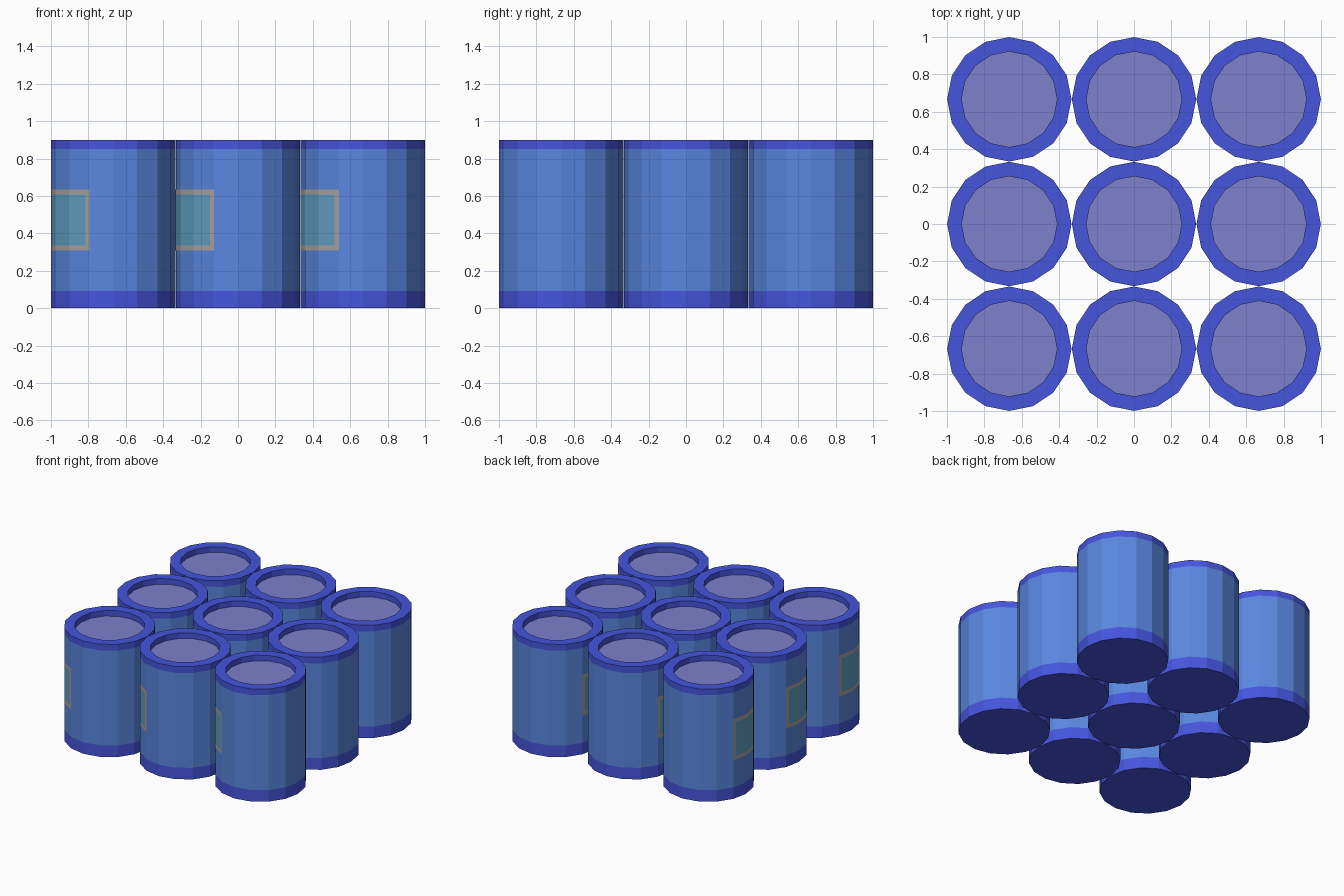
import bpy, bmesh
from math import cos, sin, radians, pi

if "Cube" in bpy.data.objects:
    bpy.data.objects.remove(bpy.data.objects["Cube"])

SIDES = 16
R = 0.3325          # can radius
R_IN = 0.255        # inner radius of the raised rim
STEP = 2 / 3        # spacing of the cans


def material(name, rgb):
    m = bpy.data.materials.new(name)
    m.diffuse_color = (*rgb, 1)
    m.use_nodes = True
    m.node_tree.nodes["Principled BSDF"].inputs["Base Color"].default_value = m.diffuse_color
    return m


BODY = material("body_blue", (0.10, 0.24, 0.74))
RIM = material("rim_blue", (0.06, 0.09, 0.72))
LID = material("lid_lilac", (0.20, 0.22, 0.60))
FRAME = material("label_frame_tan", (0.42, 0.38, 0.36))
LABEL = material("label_teal", (0.12, 0.35, 0.55))


def finish(bm, name, mats):
    mesh = bpy.data.meshes.new(name)
    bm.to_mesh(mesh)
    bm.free()
    for m in mats:
        mesh.materials.append(m)
    return mesh


def ring(bm, r, z):
    return [bm.verts.new((r * cos(2 * pi * i / SIDES), r * sin(2 * pi * i / SIDES), z))
            for i in range(SIDES)]


def can_mesh():
    # base band, body, top band, rim top, rim inner wall, recessed lid
    bm = bmesh.new()
    profile = [(R, 0), (R, 0.092), (R, 0.85), (R, 0.9), (R_IN, 0.9), (R_IN, 0.855)]
    rings = [ring(bm, r, z) for r, z in profile]
    for k, mat in enumerate([1, 0, 1, 1, 1]):
        a, b = rings[k], rings[k + 1]
        for i in range(SIDES):
            j = (i + 1) % SIDES
            bm.faces.new((a[i], a[j], b[j], b[i])).material_index = mat
    bm.faces.new(rings[0][::-1]).material_index = 1
    bm.faces.new(rings[-1]).material_index = 2
    return finish(bm, "can", [BODY, RIM, LID])


def label_mesh():
    # framed label following four facets of the can
    bm = bmesh.new()
    facet = 360 / SIDES
    angles = [157.5, 162, 180, 202.5, 225, 243, 247.5]
    heights = [0.308, 0.335, 0.608, 0.635]
    grid = []
    for a in angles:
        off = a % facet - facet / 2
        r = (R + 0.0012) * cos(radians(facet / 2)) / cos(radians(off))
        grid.append([bm.verts.new((r * cos(radians(a)), r * sin(radians(a)), z))
                     for z in heights])
    for i in range(len(angles) - 1):
        for k in range(3):
            f = bm.faces.new((grid[i][k], grid[i + 1][k], grid[i + 1][k + 1], grid[i][k + 1]))
            f.material_index = 1 if k == 1 and 0 < i < len(angles) - 2 else 0
    return finish(bm, "label", [FRAME, LABEL])


# three by three block of cans
can, label = can_mesh(), label_mesh()
for ix in (-1, 0, 1):
    for iy in (-1, 0, 1):
        for name, mesh in (("can", can), ("can_label", label)):
            ob = bpy.data.objects.new(f"{name}_{ix + 2}_{iy + 2}", mesh)
            ob.location = (ix * STEP, iy * STEP, 0)
            bpy.context.collection.objects.link(ob)
